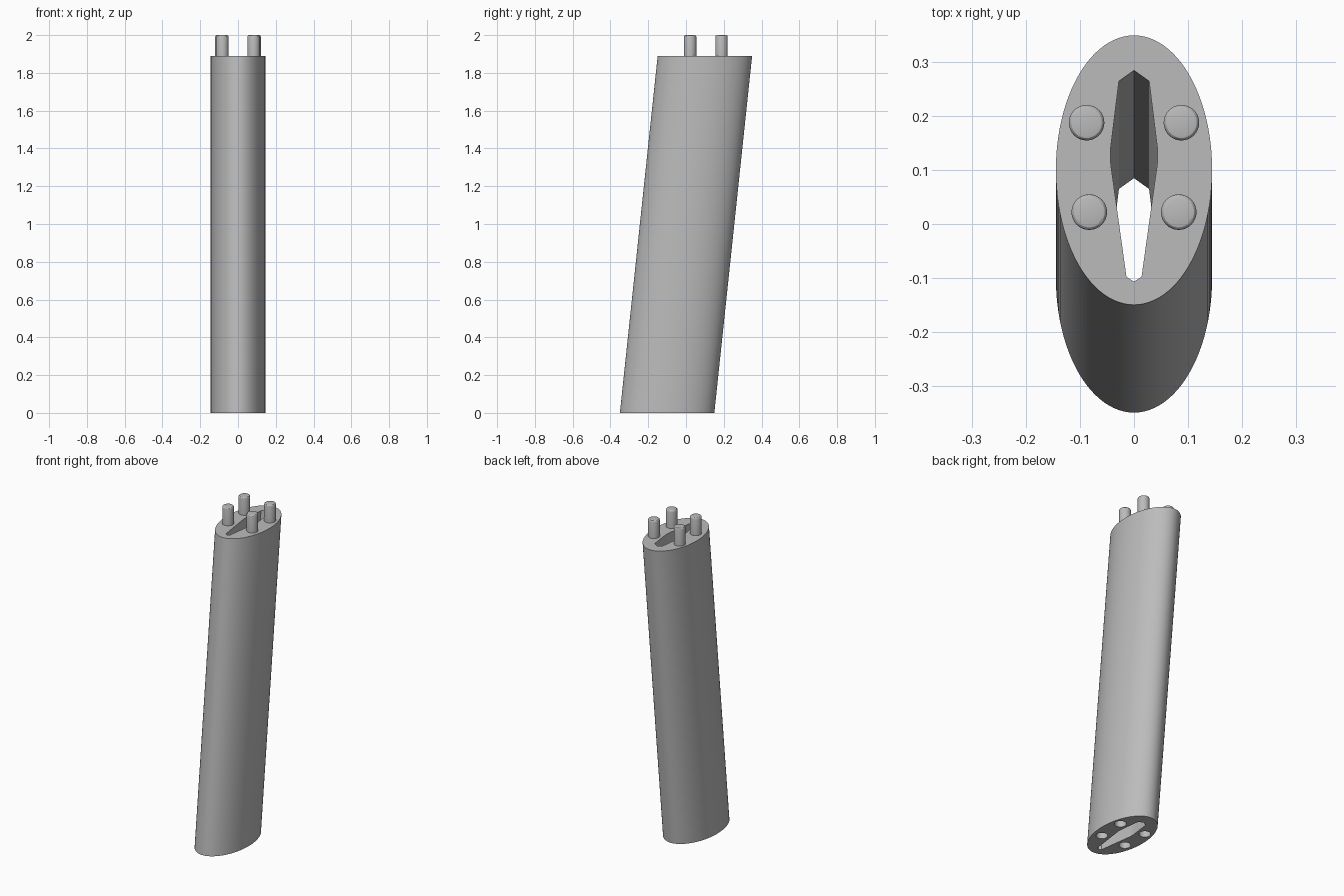
import bpy, bmesh, math
from mathutils import Vector

cube = bpy.data.objects.get("Cube")
if cube:
    bpy.data.objects.remove(cube, do_unlink=True)

BODY_H = 1.89      # height of the leaning column
TOP_H = 2.0        # top of the pins
LEAN = 0.1         # y offset of each end from the centre
PIN_R = 0.033
PINS = [(s * x, y) for s in (-1, 1) for x, y in ((0.083, 0.022), (0.088, 0.188))]

grey = bpy.data.materials.new("plain grey")
grey.use_nodes = True
colour = (0.5, 0.5, 0.5, 1)
grey.diffuse_color = colour
grey.node_tree.nodes["Principled BSDF"].inputs["Base Color"].default_value = colour


def finish(bm, name):
    bmesh.ops.recalc_face_normals(bm, faces=bm.faces[:])
    mesh = bpy.data.meshes.new(name)
    bm.to_mesh(mesh)
    bm.free()
    mesh.materials.append(grey)
    obj = bpy.data.objects.new(name, mesh)
    bpy.context.collection.objects.link(obj)
    bpy.ops.object.select_all(action="DESELECT")
    obj.select_set(True)
    bpy.context.view_layer.objects.active = obj
    bpy.ops.object.shade_smooth_by_angle(angle=math.radians(30))
    return obj


def ellipse(rx, ry, n, cx=0, cy=0):
    angles = [2 * math.pi * i / n for i in range(n)]
    return [(cx + rx * math.cos(a), cy + ry * math.sin(a)) for a in angles]


def tube(bm, outline, y0, z0, y1, z1):
    """Sweep a closed outline between two levels; return both rims as edges."""
    low = [bm.verts.new((x, y + y0, z0)) for x, y in outline]
    high = [bm.verts.new((x, y + y1, z1)) for x, y in outline]
    n = len(outline)
    for i in range(n):
        j = (i + 1) % n
        bm.faces.new((low[i], low[j], high[j], high[i]))
    rims = [[bm.edges.get((r[i], r[(i + 1) % n])) for i in range(n)] for r in (low, high)]
    return rims[0], rims[1], high


# Leaning column: oval outside, slot right through, sockets underneath
bm = bmesh.new()
half_slot = [(0.028, 0.165), (0.0435, 0.04), (0.044, 0.025), (0.043, 0.01), (0.014, -0.198)]
slot = [(0, 0.185)] + half_slot + [(0, -0.207)] + [(-x, y) for x, y in reversed(half_slot)]
bottom, top = [], []
for outline in (ellipse(0.145, 0.25, 96), slot):
    low, high, _ = tube(bm, outline, -LEAN, 0, LEAN, BODY_H)
    bottom += low
    top += high
for x, y in PINS:
    low, _, roof = tube(bm, ellipse(PIN_R, PIN_R, 32, x, y), -2 * LEAN, 0, -2 * LEAN, 0.115)
    bottom += low
    bm.faces.new(roof)
for edges, z in ((bottom, -1), (top, 1)):
    bmesh.ops.triangle_fill(bm, edges=edges, use_beauty=True, normal=Vector((0, 0, z)))
finish(bm, "column")

# Upright locating pins with rounded tips
for (x, y), name in zip(PINS, ("front_right_pin", "back_right_pin", "front_left_pin", "back_left_pin")):
    bm = bmesh.new()
    _, rim, roof = tube(bm, ellipse(PIN_R, PIN_R, 32, x, y), 0, BODY_H - 0.005, 0, TOP_H)
    bm.faces.new(roof)
    bmesh.ops.bevel(bm, geom=rim, offset=0.009, segments=3, profile=0.5, affect="EDGES")
    finish(bm, name)
